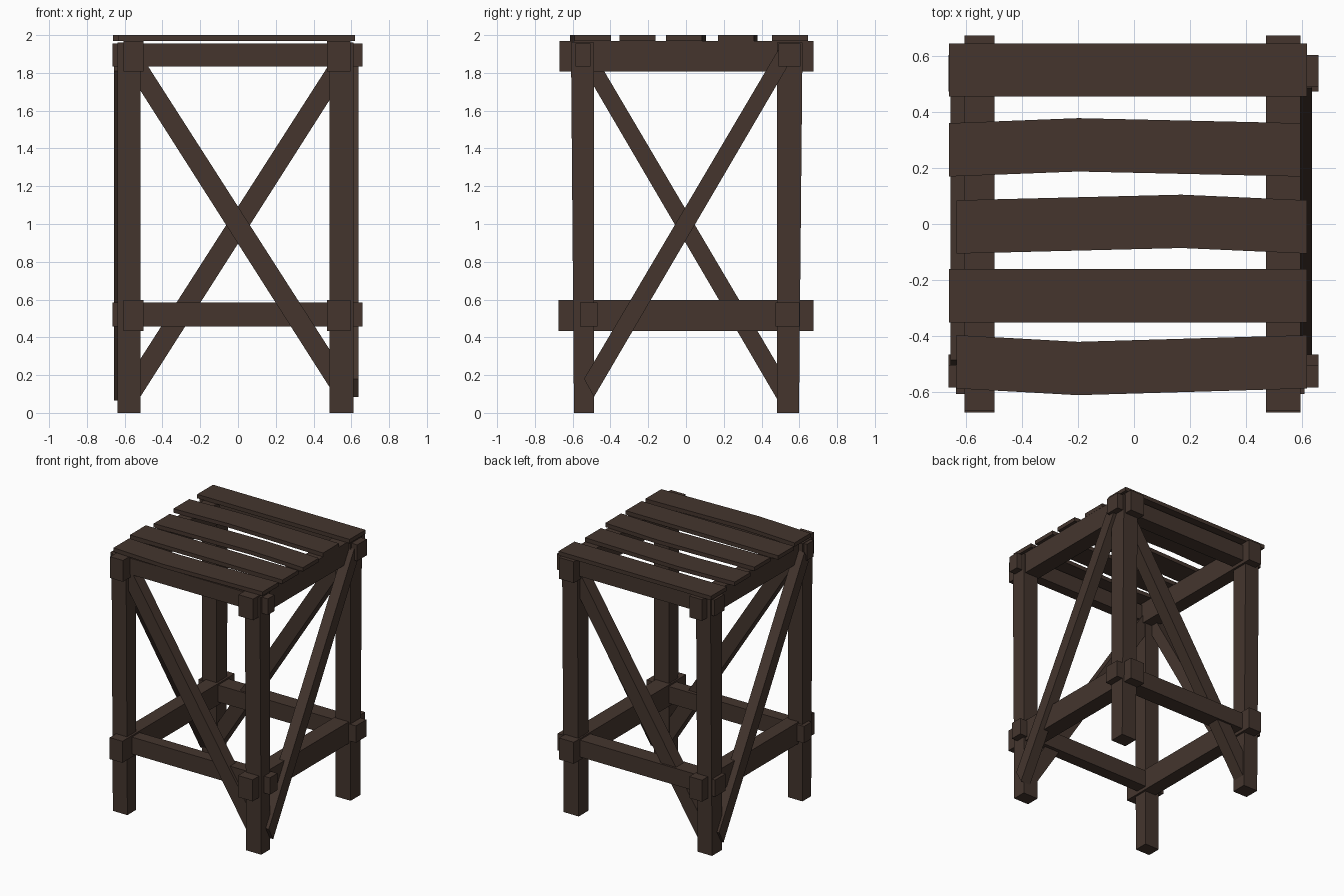
import bpy

if "Cube" in bpy.data.objects:
    bpy.data.objects.remove(bpy.data.objects["Cube"])

wood = bpy.data.materials.new("dark_brown_wood")
wood.diffuse_color = (0.058, 0.036, 0.027, 1)
wood.use_nodes = True
wood.node_tree.nodes["Principled BSDF"].inputs["Base Color"].default_value = wood.diffuse_color


def loft(name, a, b):
    """Closed solid between two matching rings of 3D points."""
    n = len(a)
    faces = [list(range(n))[::-1], list(range(n, 2 * n))]
    faces += [[i, (i + 1) % n, n + (i + 1) % n, n + i] for i in range(n)]
    me = bpy.data.meshes.new(name)
    me.from_pydata(a + b, [], faces)
    me.materials.append(wood)
    ob = bpy.data.objects.new(name, me)
    bpy.context.collection.objects.link(ob)
    # consistent outward normals
    import bmesh
    bm = bmesh.new()
    bm.from_mesh(me)
    bmesh.ops.recalc_face_normals(bm, faces=bm.faces)
    bm.to_mesh(me)
    bm.free()
    return ob


def ring(x0, x1, y0, y1, z):
    return [(x0, y0, z), (x1, y0, z), (x1, y1, z), (x0, y1, z)]


def box(name, x0, x1, y0, y1, z0, z1):
    return loft(name, ring(x0, x1, y0, y1, z0), ring(x0, x1, y0, y1, z1))


# Legs, slightly wider towards the top
for side, x0, x1 in (("left", -0.638, -0.516), ("right", 0.484, 0.611)):
    loft(f"front_{side}_leg", ring(x0, x1, -0.593, -0.488, 0),
         ring(x0, x1, -0.609, -0.488, 1.96))
    loft(f"back_{side}_leg", ring(x0, x1, 0.481, 0.598, 0),
         ring(x0, x1, 0.481, 0.617, 1.96))

# Side rails, running front to back
for side, x0, x1 in (("left", -0.607, -0.5), ("right", 0.472, 0.596)):
    box(f"{side}_upper_rail", x0, x1, -0.657 - 0.012, 0.675, 1.808, 1.97)
    box(f"{side}_lower_rail", x0, x1, -0.675, 0.675, 0.433, 0.597)

# Front and back rails, running left to right
box("front_upper_rail", -0.665, 0.66, -0.585, -0.505, 1.833, 1.956)
box("back_upper_rail", -0.665, 0.66, 0.49, 0.605, 1.833, 1.956)
box("front_lower_rail", -0.665, 0.66, -0.56, -0.468, 0.457, 0.585)
box("back_lower_rail", -0.665, 0.66, 0.475, 0.6, 0.457, 0.585)

# Diagonal braces on the front and back
for name, s, y0, y1 in (("front_brace", 1, -0.58, -0.495),
                        ("back_brace", -1, 0.49, 0.585)):
    pts = [(-0.57, 1.79), (-0.50, 1.872), (0.58, 0.187), (0.53, 0.065)]
    loft(name, [(s * x, y0, z) for x, z in pts], [(s * x, y1, z) for x, z in pts])

# Diagonal braces on the sides, standing proud of the legs
side_pts = [(-0.54, 0.18), (-0.487, 0.085), (0.535, 1.83), (0.487, 1.92)]
for name, s, x0, x1, dz in (("right_brace", 1, 0.555, 0.637, 0),
                            ("left_brace", -1, -0.657, -0.575, -0.02)):
    loft(name, [(x0, s * y, z + dz) for y, z in side_pts],
         [(x1, s * y, z + dz) for y, z in side_pts])

# Seat slats: left x, right x, lower y, bend position, bend amount
slats = [(-0.663, 0.62, 0.456, 0, 0),
         (-0.663, 0.597, 0.17, -0.2, 0.018),
         (-0.635, 0.62, -0.106, 0.17, 0.02),
         (-0.663, 0.62, -0.352, 0, 0),
         (-0.635, 0.62, -0.589, -0.2, -0.024)]
for i, (x0, x1, y, xb, d) in enumerate(slats):
    w = 0.191
    outline = [(x0, y), (xb, y + d), (x1, y), (x1, y + w), (xb, y + w + d), (x0, y + w)]
    loft(f"seat_slat_{i + 1}", [(a, b, 1.97) for a, b in outline],
         [(a, b, 2.0) for a, b in outline])
